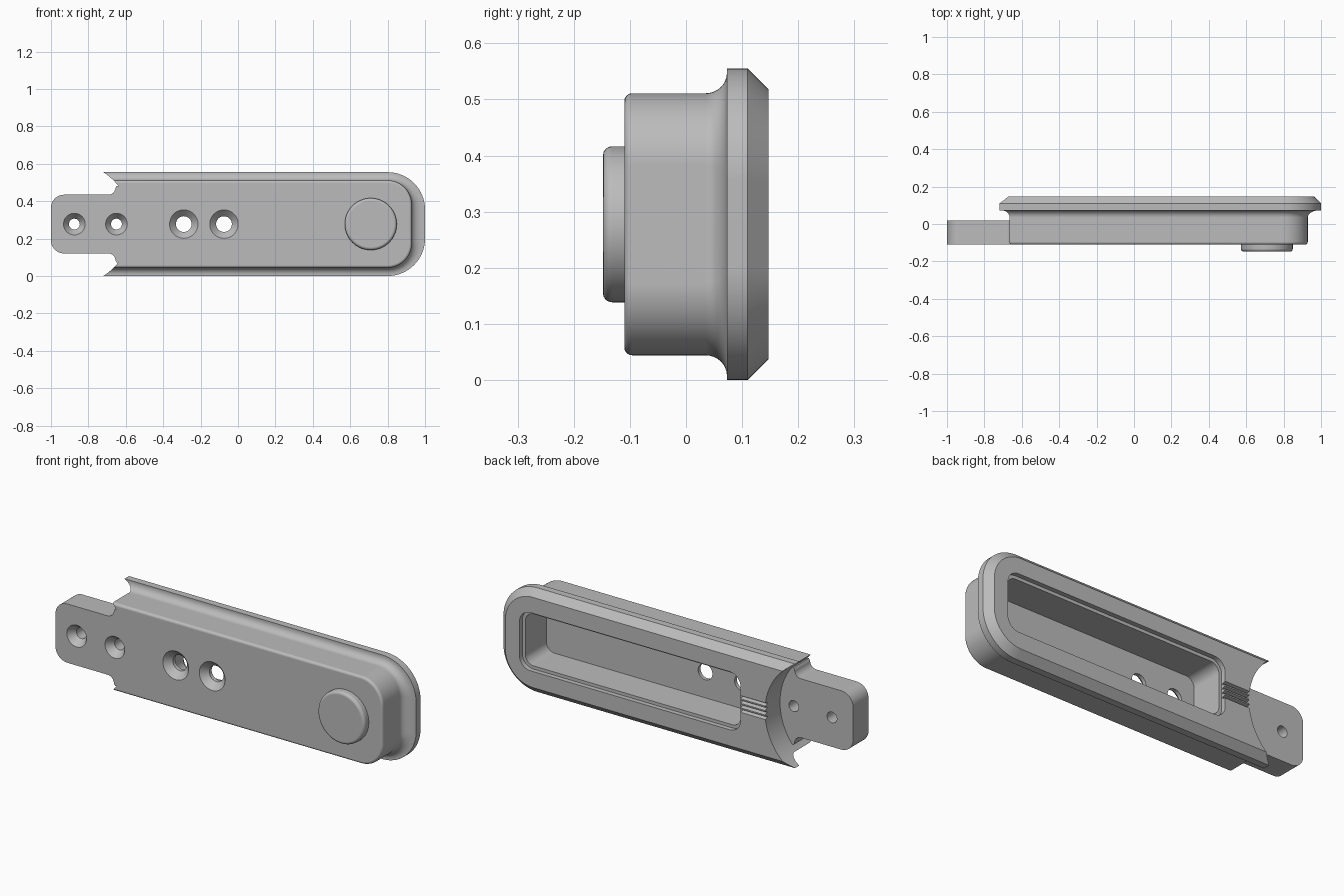
import bpy, bmesh, math
from mathutils import Vector

cube = bpy.data.objects.get("Cube")
if cube:
    bpy.data.objects.remove(cube, do_unlink=True)

CZ = 0.2775                      # height of the long axis
FRONT, BACK, TAB_BACK = -0.11, 0.147, 0.02

grey = bpy.data.materials.new("satin grey")
grey.use_nodes = True
grey.diffuse_color = (0.5, 0.5, 0.5, 1)
grey.node_tree.nodes["Principled BSDF"].inputs["Base Color"].default_value = (0.5, 0.5, 0.5, 1)


def arc(cx, cz, r, a0, a1, n=12):
    """Points on an arc in the x-z plane, angles in degrees."""
    angles = [math.radians(a0 + (a1 - a0) * i / n) for i in range(n + 1)]
    return [(cx + r * math.cos(a), cz + r * math.sin(a)) for a in angles]


def circle(cx, r, n=48):
    return arc(cx, 0, r, 0, 360, n)[:-1]


def rounded(x0, x1, half, r):
    """Rectangle with all four corners rounded."""
    return (arc(x1 - r, half - r, r, 0, 90) + arc(x0 + r, half - r, r, 90, 180)
            + arc(x0 + r, r - half, r, 180, 270) + arc(x1 - r, r - half, r, 270, 360))


def loft(name, rings):
    """Solid through (outline, y) rings, capped at both ends."""
    bm = bmesh.new()
    loops = [[bm.verts.new((x, y, z + CZ)) for x, z in pts] for pts, y in rings]
    n = len(loops[0])
    for a, b in zip(loops, loops[1:]):
        for i in range(n):
            j = (i + 1) % n
            bm.faces.new((a[i], a[j], b[j], b[i]))
    bm.faces.new(loops[0])
    bm.faces.new(loops[-1])
    bmesh.ops.recalc_face_normals(bm, faces=bm.faces)
    mesh = bpy.data.meshes.new(name)
    bm.to_mesh(mesh)
    bm.free()
    mesh.materials.append(grey)
    obj = bpy.data.objects.new(name, mesh)
    bpy.context.collection.objects.link(obj)
    return obj


def activate(obj):
    bpy.ops.object.select_all(action="DESELECT")
    obj.select_set(True)
    bpy.context.view_layer.objects.active = obj


def combine(obj, tool, operation="DIFFERENCE"):
    tool.hide_render = True
    mod = obj.modifiers.new(operation.lower(), "BOOLEAN")
    mod.operation, mod.solver, mod.object = operation, "EXACT", tool
    activate(obj)
    bpy.ops.object.modifier_apply(modifier=mod.name)
    bpy.data.objects.remove(tool, do_unlink=True)


def finish(obj):
    activate(obj)
    bpy.ops.object.shade_smooth_by_angle(angle=math.radians(30))
    mod = obj.modifiers.new("even shading", "WEIGHTED_NORMAL")
    mod.keep_sharp = True


def housing_ring(y, side, end):
    """Outline with a square left end and a rounded right end."""
    half, right, r = CZ - side, 1 - end, 0.2 - end
    return ([(-0.8, -half)] + arc(right - r, r - half, r, -90, 0, 16)
            + arc(right - r, half - r, r, 0, 90, 16) + [(-0.8, half)], y)


# Housing: rounded front edge, straight wall, concave fillet, chamfered flange
rings = []
for i in range(5):
    a = math.radians(90 * i / 4)
    d = 0.014 * (1 - math.sin(a))
    rings.append(housing_ring(FRONT + 0.014 * (1 - math.cos(a)), 0.044 + d, 0.071 + d))
for i in range(9):
    a = math.radians(90 * i / 8)
    s = 1 - math.cos(a)
    rings.append(housing_ring(0.035 + 0.038 * math.sin(a), 0.044 - 0.037 * s, 0.071 - 0.06 * s))
rings += [housing_ring(0.073, 0, 0), housing_ring(0.11, 0, 0), housing_ring(BACK, 0.037, 0.037)]
housing = loft("housing", rings)

# Round bite out of the left end
combine(housing, loft("end_cutter", [(circle(-0.8986, 0.33, 96), -0.3), (circle(-0.8986, 0.33, 96), 0.3)]))

# Mounting tab with filleted roots
upper = ([(-0.55, 0.205), (-0.648, 0.205)] + arc(-0.693, 0.195, 0.038, 0, -90, 8)
         + arc(-0.93, 0.087, 0.07, 90, 180))
tab = upper + [(x, -z) for x, z in reversed(upper)]
combine(housing, loft("mounting_tab", [(tab, FRONT), (tab, TAB_BACK)]), "UNION")

# Back recess: shallow lip, then the deep pocket
lip = rounded(-0.425, 0.88, 0.155, 0.065)
pocket = rounded(-0.408, 0.863, 0.138, 0.05)
combine(housing, loft("recess_cutter", [(pocket, -0.055), (pocket, 0.122), (lip, 0.122), (lip, 0.2)]))

# Small grooves between recess and end bite
for z in (-0.036, -0.012, 0.012, 0.036):
    wide = [(-0.62, z - 0.009), (-0.38, z - 0.009), (-0.38, z + 0.009), (-0.62, z + 0.009)]
    narrow = [(x, z + (k - z) * 0.3) for x, k in wide]
    combine(housing, loft("groove_cutter", [(narrow, 0.128), (wide, 0.149)]))

# Countersunk screw holes
for x, outer, inner, depth in ((-0.875, 0.058, 0.029, 0.04), (-0.65, 0.058, 0.029, 0.04),
                               (-0.29, 0.076, 0.042, 0.035), (-0.075, 0.076, 0.042, 0.035)):
    combine(housing, loft("hole_cutter", [(circle(x, outer), -0.2), (circle(x, outer), FRONT),
                                          (circle(x, inner), FRONT + depth), (circle(x, inner), 0.2)]))
finish(housing)

# Round button with a softened rim
rings = []
for i in range(5):
    a = math.radians(90 * i / 4)
    rings.append((circle(0.71, 0.123 + 0.016 * math.sin(a), 64), -0.132 - 0.016 * math.cos(a)))
rings.append((circle(0.71, 0.139, 64), FRONT + 0.005))
finish(loft("button", rings))
